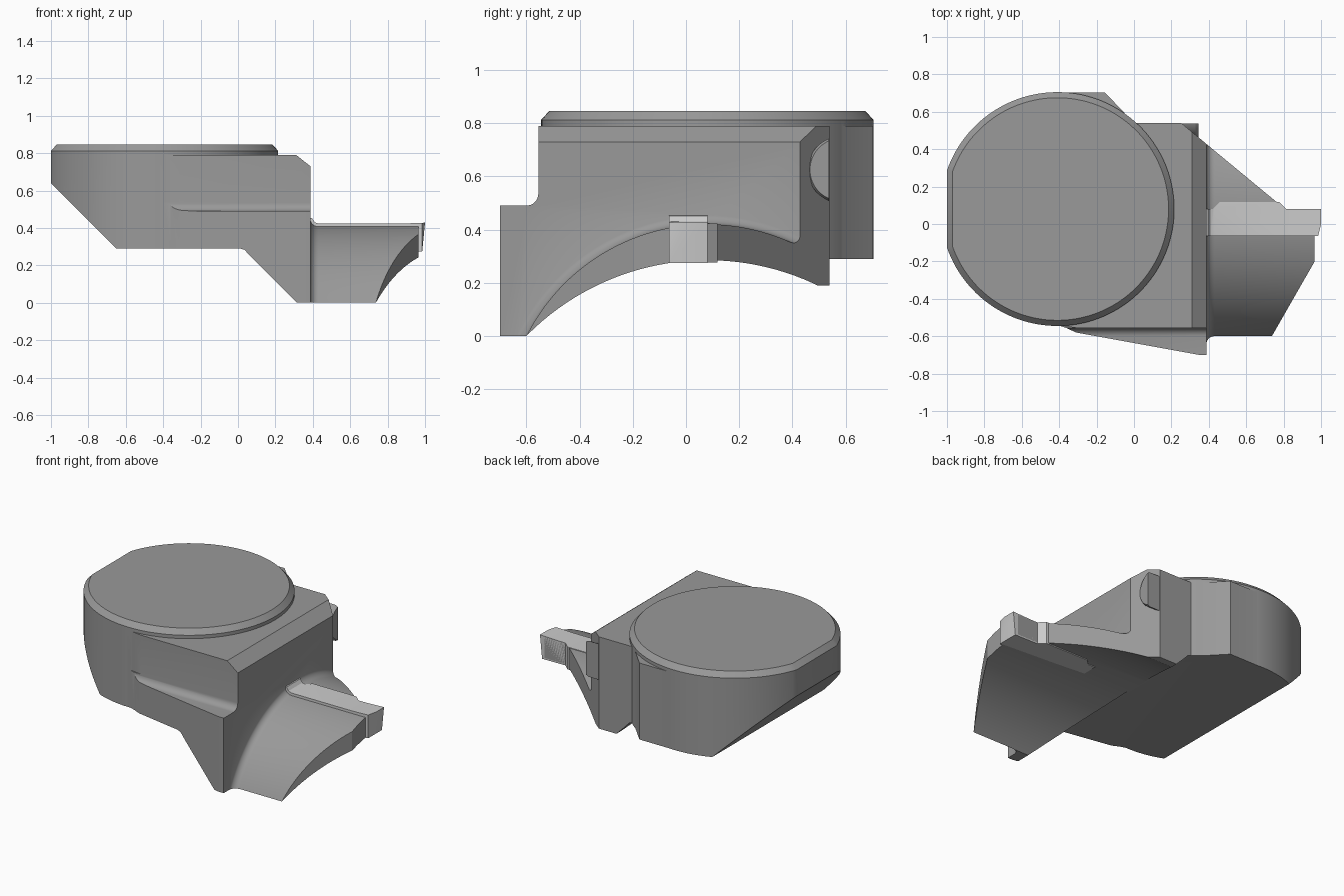
import bpy, bmesh
from math import cos, sin, pi, acos

if "Cube" in bpy.data.objects:
    bpy.data.objects.remove(bpy.data.objects["Cube"])


def finish(bm, name):
    bmesh.ops.recalc_face_normals(bm, faces=bm.faces)
    me = bpy.data.meshes.new(name)
    bm.to_mesh(me)
    bm.free()
    ob = bpy.data.objects.new(name, me)
    bpy.context.collection.objects.link(ob)
    return ob


def loft(name, rings):
    """Closed solid through rings of equal point count."""
    bm = bmesh.new()
    vs = [[bm.verts.new(p) for p in r] for r in rings]
    n = len(vs[0])
    bm.faces.new(vs[0])
    bm.faces.new(vs[-1])
    for a, b in zip(vs, vs[1:]):
        for i in range(n):
            j = (i + 1) % n
            bm.faces.new((a[i], a[j], b[j], b[i]))
    return finish(bm, name)


def prism(name, pts, axis, lo, hi):
    """Extrude a 2D outline along x (y,z), y (x,z) or z (x,y)."""
    put = {'x': lambda a, b, t: (t, a, b), 'y': lambda a, b, t: (a, t, b),
           'z': lambda a, b, t: (a, b, t)}[axis]
    return loft(name, [[put(a, b, t) for a, b in pts] for t in (lo, hi)])


def revolve_x(name, profile, cy, cz, n=160):
    """Solid of revolution about an axis along x; profile = (x, radius)."""
    return loft(name, [[(x, cy + r * cos(2 * pi * i / n), cz + r * sin(2 * pi * i / n))
                        for i in range(n)] for x, r in profile])


def boolean(ob, other, op):
    m = ob.modifiers.new(op.lower(), 'BOOLEAN')
    m.operation, m.solver, m.object = op, 'EXACT', other
    bpy.context.view_layer.update()
    dg = bpy.context.evaluated_depsgraph_get()
    me = bpy.data.meshes.new_from_object(ob.evaluated_get(dg))
    ob.modifiers.clear()
    ob.data = me
    bpy.data.objects.remove(other)


def complete(ob, mat):
    """Colour the part and smooth its curved faces."""
    ob.data.materials.clear()
    ob.data.materials.append(mat)
    bpy.ops.object.select_all(action='DESELECT')
    ob.select_set(True)
    bpy.context.view_layer.objects.active = ob
    bpy.ops.object.shade_smooth_by_angle(angle=0.4)


def grey(name, v):
    mat = bpy.data.materials.new(name)
    mat.diffuse_color = (v, v, v, 1)
    mat.use_nodes = True
    mat.node_tree.nodes["Principled BSDF"].inputs["Base Color"].default_value = mat.diffuse_color
    return mat


dark, pale = grey("dark_grey", 0.32), grey("pale_grey", 0.8)

# Round head with flat left side and chamfered top
CX, CY, R = -0.41, 0.08, 0.625


def disc_ring(r, clip, z, n=120):
    a0 = pi - acos((CX - clip) / r)
    return [(CX + r * cos(-a0 + 2 * a0 * i / n), CY + r * sin(-a0 + 2 * a0 * i / n), z)
            for i in range(n + 1)]


body = loft("holder_body", [disc_ring(R, -1, 0.1), disc_ring(R, -1, 0.812),
                            disc_ring(R - 0.03, -0.97, 0.845)])

# Square block behind the cutting blade, with its slanted rear corner
block = prism("block", [(-0.41, -0.54), (-0.37, -0.547), (-0.31, -0.555), (0.5, -0.555),
                        (0.5, 0.335), (0.252, 0.54), (0, 0.54), (-0.155, 0.703),
                        (-0.41, 0.703)], 'z', -0.1, 0.79)
boolean(body, block, 'UNION')

# Front flange with a fillet running up to the block
fillet = [(-0.6 + 0.045 * sin(a * pi / 16), 0.535 - 0.045 * cos(a * pi / 16)) for a in range(9)]
flange = prism("flange", [(-0.8, -0.05), (-0.8, 0.49)] + fillet + [(-0.5, 0.535), (-0.5, -0.05)],
               'x', -0.6, 0.6)
plan = prism("plan", [(-0.41, -0.45), (-0.41, -0.54), (-0.36, -0.557), (-0.31, -0.58),
                      (0.35, -0.7), (0.5, -0.7), (0.5, -0.45)], 'z', -0.2, 0.7)
boolean(flange, plan, 'INTERSECT')
boolean(body, flange, 'UNION')

# Side silhouette trims the underside, the left slope and the top chamfer
side = prism("side", [(-1.1, 0.9), (-1.1, 0.74), (-0.65, 0.29), (0.01, 0.29), (0.035, 0.283),
                      (0.06, 0.255), (0.315, 0), (0.387, 0), (0.387, 0.73), (0.172, 0.9)],
             'y', -1, 1)
boolean(body, side, 'INTERSECT')

# Curved blade, flaring into the block
flare = [(0.43 - 0.045 * sin(a * pi / 12), 0.805 - 0.045 * cos(a * pi / 12)) for a in range(7)]
blade = revolve_x("blade", [(1.2, 0.76)] + flare + [(0.3, 0.805)], 0.08, -0.34)
outline = prism("outline", [(0.35, -0.65), (0.387, -0.65), (0.392, -0.622), (0.405, -0.607),
                            (0.43, -0.6), (0.737, -0.6), (0.966, -0.2), (0.966, 0.08),
                            (0.808, 0.08), (0.387, 0.428), (0.35, 0.428)], 'z', 0, 0.7)
boolean(blade, outline, 'INTERSECT')
boolean(body, blade, 'UNION')

# Hollow underside and the raised rear foot
boolean(body, revolve_x("hollow", [(-1.3, 0.954), (1.3, 0.954)], 0.08, -0.669), 'DIFFERENCE')
boolean(body, prism("foot", [(0.49, -0.3), (1, -0.3), (1, 0.19), (0.49, 0.19)], 'x', -1.2, 1.2),
        'DIFFERENCE')
complete(body, dark)

# Clamp screw head in the slanted corner, flush with the back
screw = revolve_x("clamp_screw", [(0.15, 0.126), (0.33, 0.126), (0.345, 0.118)], 0.584, 0.625, 64)
boolean(screw, prism("back", [(0.3, 0.3), (0.538, 0.3), (0.538, 0.9), (0.3, 0.9)], 'x', 0, 0.6),
        'INTERSECT')
complete(screw, dark)

# Pale cutting insert seated on the blade
insert = prism("cutting_insert", [(0.37, 0.28), (0.985, 0.275), (1, 0.428), (0.87, 0.423),
                                  (0.43, 0.423), (0.41, 0.431), (0.395, 0.452), (0.37, 0.456)],
               'y', -0.3, 0.3)
seat = prism("seat", [(0.37, -0.063), (0.985, -0.063), (1.02, 0.08), (0.815, 0.08),
                      (0.775, 0.118), (0.46, 0.118), (0.42, 0.08), (0.37, 0.08)], 'z', 0, 0.8)
boolean(insert, seat, 'INTERSECT')
complete(insert, pale)
